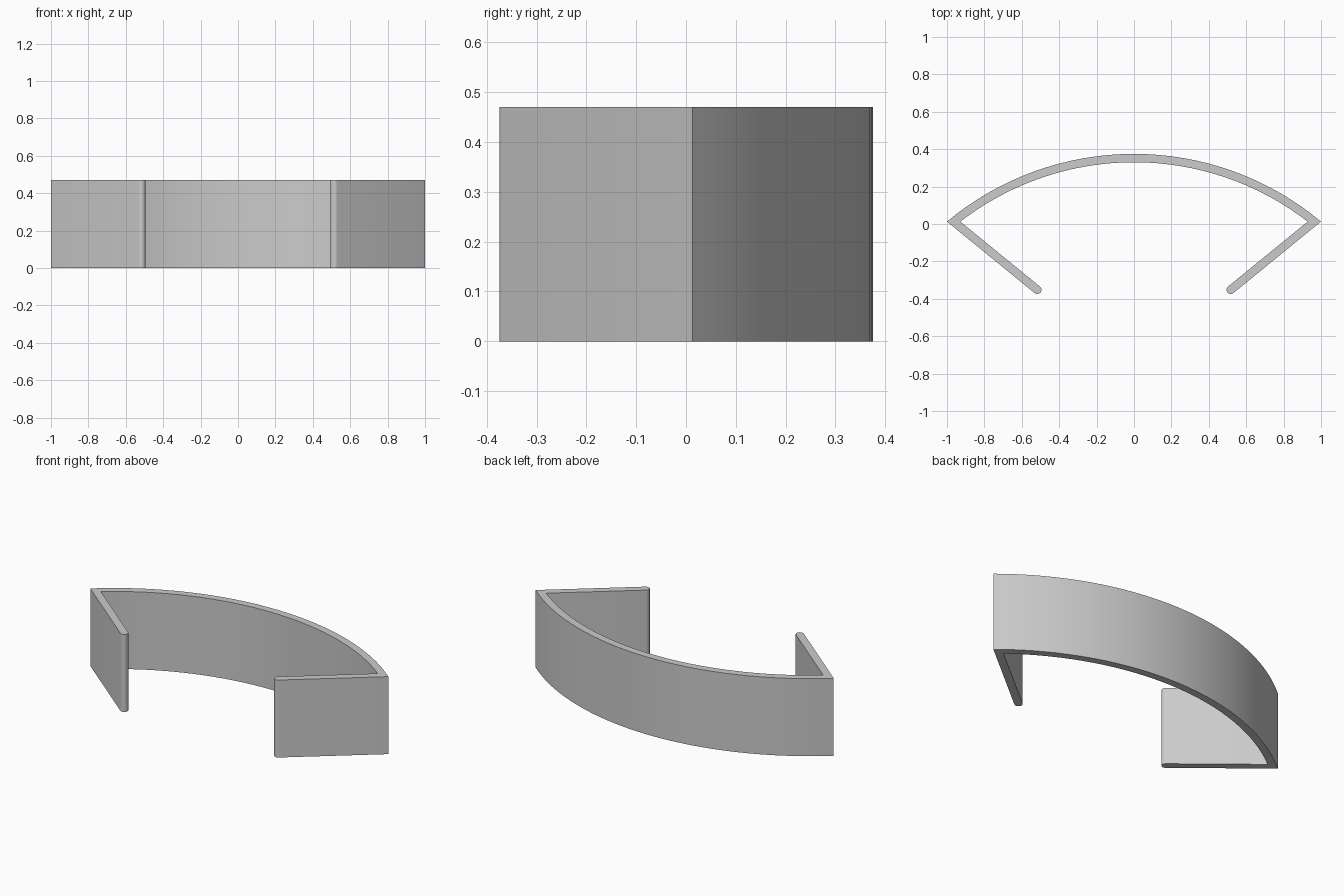
import bpy
import bmesh
import math
from mathutils import Vector

HEIGHT = 0.47
RADIUS = 0.0225                      # half the wall thickness
OUTER_R = 1.562
INNER_R = OUTER_R - 2 * RADIUS
CENTRE = Vector((0, 0.375 - OUTER_R))
TIP = Vector((0.517, -0.352))        # centre of the rounded arm end
ARC_STEPS = 16                       # per half
CAP_STEPS = 10

cube = bpy.data.objects.get("Cube")
if cube:
    bpy.data.objects.remove(cube, do_unlink=True)

grey = bpy.data.materials.new("plain_grey")
grey.use_nodes = True
colour = (0.6, 0.6, 0.6, 1)
grey.diffuse_color = colour
grey.node_tree.nodes["Principled BSDF"].inputs["Base Color"].default_value = colour


def arc(centre, radius, start, end, steps):
    """Points along an arc, both ends included."""
    angles = [start + (end - start) * i / steps for i in range(steps + 1)]
    return [centre + radius * Vector((math.cos(a), math.sin(a))) for a in angles]


def hit_angle(point, direction, radius):
    """Angle about CENTRE where a ray leaves a circle."""
    rel = point - CENTRE
    b = rel.dot(direction)
    hit = rel + direction * (-b + math.sqrt(b * b - rel.dot(rel) + radius * radius))
    return math.atan2(hit.y, hit.x)


# Half outline: outer arc, folded arm with round end, inner arc
corner = Vector((1, 0.013))
to_tip = TIP - corner
lean = math.atan2(-to_tip.y, -to_tip.x) + math.asin(RADIUS / to_tip.length)
along = Vector((math.cos(lean), math.sin(lean)))
inward = Vector((-along.y, along.x))
top = math.pi / 2
outer_end = math.atan2(corner.y - CENTRE.y, corner.x)
inner_end = hit_angle(TIP + inward * RADIUS, along, INNER_R)
half = arc(CENTRE, OUTER_R, top, outer_end, ARC_STEPS)
half += arc(TIP, RADIUS, lean - top, lean - 3 * top, CAP_STEPS)
half += arc(CENTRE, INNER_R, inner_end, top, ARC_STEPS)

# Mirror the half to close the outline, sharing the two middle points
outline = half + [Vector((-p.x, p.y)) for p in reversed(half[1:-1])]

# Extrude the outline into the wall
bm = bmesh.new()
base = bm.faces.new([bm.verts.new((p.x, p.y, 0)) for p in outline])
result = bmesh.ops.extrude_face_region(bm, geom=[base], use_keep_orig=True)
raised = [v for v in result["geom"] if isinstance(v, bmesh.types.BMVert)]
bmesh.ops.translate(bm, verts=raised, vec=(0, 0, HEIGHT))
bmesh.ops.recalc_face_normals(bm, faces=bm.faces)
mesh = bpy.data.meshes.new("curved_bracket")
bm.to_mesh(mesh)
bm.free()
mesh.materials.append(grey)
bracket = bpy.data.objects.new("curved_bracket", mesh)
bpy.context.collection.objects.link(bracket)

# Smooth curves with sharp rims and corners
bpy.ops.object.select_all(action="DESELECT")
bracket.select_set(True)
bpy.context.view_layer.objects.active = bracket
bpy.ops.object.shade_smooth_by_angle(angle=math.radians(30))
